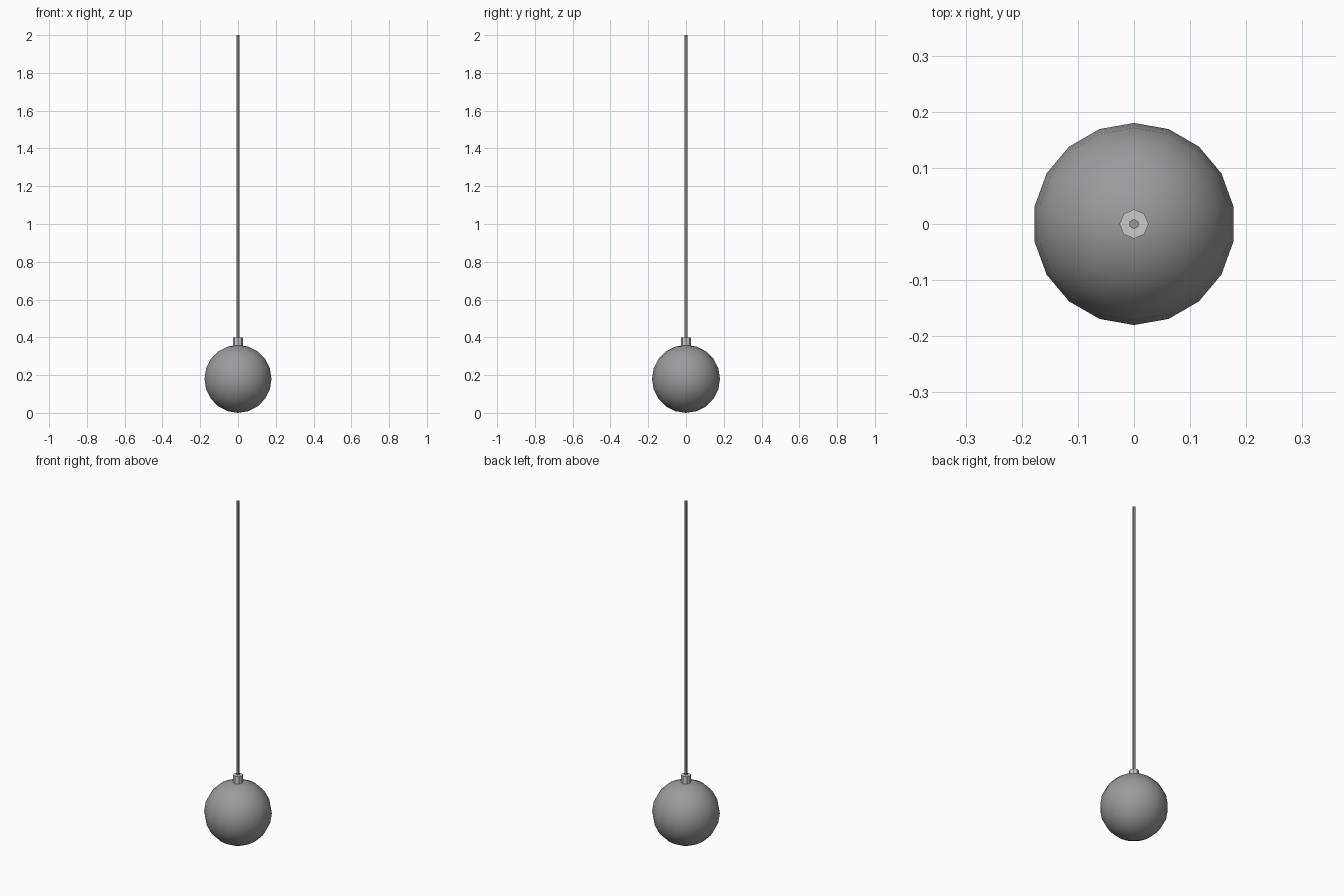
import bpy, math

if "Cube" in bpy.data.objects:
    bpy.data.objects.remove(bpy.data.objects["Cube"])


def material(name, rgb):
    mat = bpy.data.materials.new(name)
    mat.diffuse_color = (*rgb, 1)
    mat.use_nodes = True
    mat.node_tree.nodes["Principled BSDF"].inputs["Base Color"].default_value = mat.diffuse_color
    return mat


def finish(name, mat, angle):
    obj = bpy.context.object
    obj.name = name
    obj.data.materials.append(mat)
    bpy.ops.object.shade_smooth_by_angle(angle=math.radians(angle))
    return obj


def cylinder(name, sides, radius, z0, z1, mat, angle):
    bpy.ops.mesh.primitive_cylinder_add(
        vertices=sides, radius=radius, depth=z1 - z0,
        location=(0, 0, (z0 + z1) / 2))
    return finish(name, mat, angle)


dark = material("dark_metal", (0.33, 0.33, 0.35))
light = material("light_metal", (0.55, 0.55, 0.53))

# Hanging ball
bpy.ops.mesh.primitive_uv_sphere_add(
    segments=18, ring_count=10, radius=0.18, location=(0, 0, 0.18))
finish("ball", dark, 40)

# Collar joining the ball and the rod
cylinder("collar", 8, 0.026, 0.345, 0.40, light, 30)

# Long thin suspension rod
cylinder("rod", 6, 0.009, 0.36, 2.0, dark, 30)
